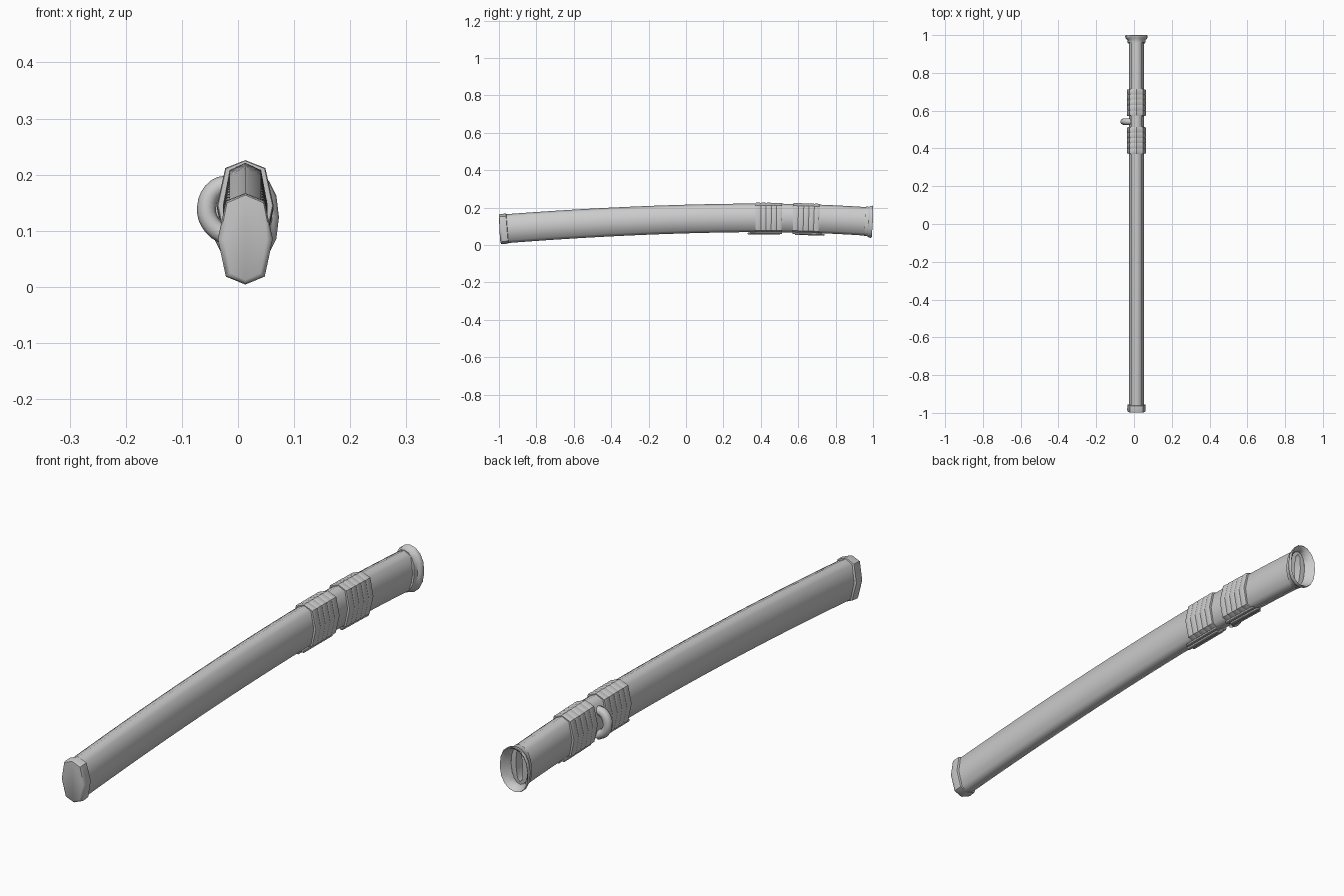
import bpy, bmesh, math

if "Cube" in bpy.data.objects:
    bpy.data.objects.remove(bpy.data.objects["Cube"])

CX = 0.013  # scabbard axis is slightly off centre in x


def axis_z(y):
    # gentle upward bow, highest at y = 0.4
    if y > 0.4:
        return 0.145 - 0.06 * (y - 0.4) ** 2
    return 0.145 - 0.061 * ((0.4 - y) / 1.4) ** 1.8


def loft(name, rings, n=8, zpow=0.55, closed=False, angle=60):
    """Skin oval rings (y, half width, half height) along the bowed axis."""
    bm = bmesh.new()
    loops = []
    for y, w, h in rings:
        slope = (axis_z(y + 0.01) - axis_z(y - 0.01)) / 0.02
        loop = []
        for i in range(n):
            a = 2 * math.pi * i / n
            c = math.cos(a)
            dz = h * math.copysign(abs(c) ** zpow, c) if abs(c) > 1e-6 else 0
            yy = max(-0.999, min(1.0, y - slope * dz))
            loop.append(bm.verts.new((CX + w * math.sin(a), yy, axis_z(y) + dz)))
        loops.append(loop)
    pairs = list(zip(loops, loops[1:]))
    if closed:
        pairs.append((loops[-1], loops[0]))
    for a, b in pairs:
        for i in range(n):
            j = (i + 1) % n
            bm.faces.new((a[i], a[j], b[j], b[i]))
    if not closed:
        bm.faces.new(loops[0])
        bm.faces.new(loops[-1][::-1])
    return finish(name, bm, angle)


def finish(name, bm, angle):
    bmesh.ops.recalc_face_normals(bm, faces=bm.faces)
    me = bpy.data.meshes.new(name)
    bm.to_mesh(me)
    bm.free()
    ob = bpy.data.objects.new(name, me)
    bpy.context.collection.objects.link(ob)
    smooth(ob, angle)
    return ob


def smooth(ob, angle):
    bpy.ops.object.select_all(action='DESELECT')
    ob.select_set(True)
    bpy.context.view_layer.objects.active = ob
    bpy.ops.object.shade_smooth_by_angle(angle=math.radians(angle))


# Scabbard body: long shell, with a blade slot sunk into the mouth end
outer = [(-0.975 + 1.94 * i / 24, 0.040, 0.077 - 0.001 * i / 24) for i in range(25)]
slot = [(0.966, 0.026, 0.066), (0.966, 0.014, 0.060), (0.85, 0.012, 0.056)]
loft("scabbard_body", outer + slot)

# End cap at the tip
loft("end_cap", [(-0.955, 0.040, 0.077), (-0.957, 0.048, 0.080),
                 (-0.985, 0.049, 0.081), (-0.994, 0.046, 0.079),
                 (-0.998, 0.038, 0.072)], angle=50)

# Flared mouth collar with a dished inside
loft("mouth_collar", [(0.957, 0.038, 0.074), (0.957, 0.046, 0.078),
                      (0.975, 0.048, 0.079), (0.980, 0.056, 0.083),
                      (0.993, 0.060, 0.086), (0.999, 0.058, 0.084),
                      (0.990, 0.050, 0.076), (0.966, 0.034, 0.070)],
     n=16, zpow=0.85, closed=True, angle=50)

# Two cord wraps, each a sleeve of five flat turns with tucked tails below
for label, y0, y1, out in (("rear", 0.372, 0.512, -1), ("front", 0.572, 0.712, 1)):
    step = (y1 - y0) / 5
    for k in range(5):
        a, b = y0 + k * step, y0 + (k + 1) * step
        loft(f"{label}_cord_turn_{k + 1}",
             [(a, 0.038, 0.074), (a, 0.0485, 0.0795), (a + 0.004, 0.0505, 0.0808),
              (b - 0.004, 0.0505, 0.0808), (b, 0.0485, 0.0795), (b, 0.038, 0.074)],
             closed=False, angle=40)
    # flat tails lying under the sleeve, pointing outward
    t0, t1 = (y0 - 0.042, y1 - 0.01) if out < 0 else (y0 + 0.01, y1 + 0.028)
    for k in range(3):
        bm = bmesh.new()
        bmesh.ops.create_cube(bm, size=1)
        for v in bm.verts:
            y = (t0 if v.co.y < 0 else t1)
            y -= out * 0.012 * abs(k - 1)
            v.co = (CX + (k - 1) * 0.014 + v.co.x * 0.012, y,
                    axis_z(y) - 0.084 + v.co.z * 0.010 + 0.004 * abs(k - 1))
        bmesh.ops.bevel(bm, geom=bm.edges[:], offset=0.002, segments=1, affect='EDGES')
        finish(f"{label}_cord_tail_{k + 1}", bm, 30)

# Cord loop on the left side between the wraps
cu = bpy.data.curves.new("cord_loop", 'CURVE')
cu.dimensions = '3D'
cu.bevel_depth = 0.017
cu.bevel_resolution = 2
cu.resolution_u = 4
cu.use_fill_caps = True
path = [(-0.010, 0.182), (-0.038, 0.176), (-0.056, 0.142), (-0.045, 0.108), (-0.015, 0.088)]
sp = cu.splines.new('BEZIER')
sp.bezier_points.add(len(path) - 1)
for p, (x, z) in zip(sp.bezier_points, path):
    p.co = (x, 0.542, z)
    p.handle_left_type = p.handle_right_type = 'AUTO'
loop = bpy.data.objects.new("cord_loop", cu)
bpy.context.collection.objects.link(loop)
bpy.ops.object.select_all(action='DESELECT')
loop.select_set(True)
bpy.context.view_layer.objects.active = loop
bpy.ops.object.convert(target='MESH')
smooth(bpy.context.view_layer.objects.active, 50)
